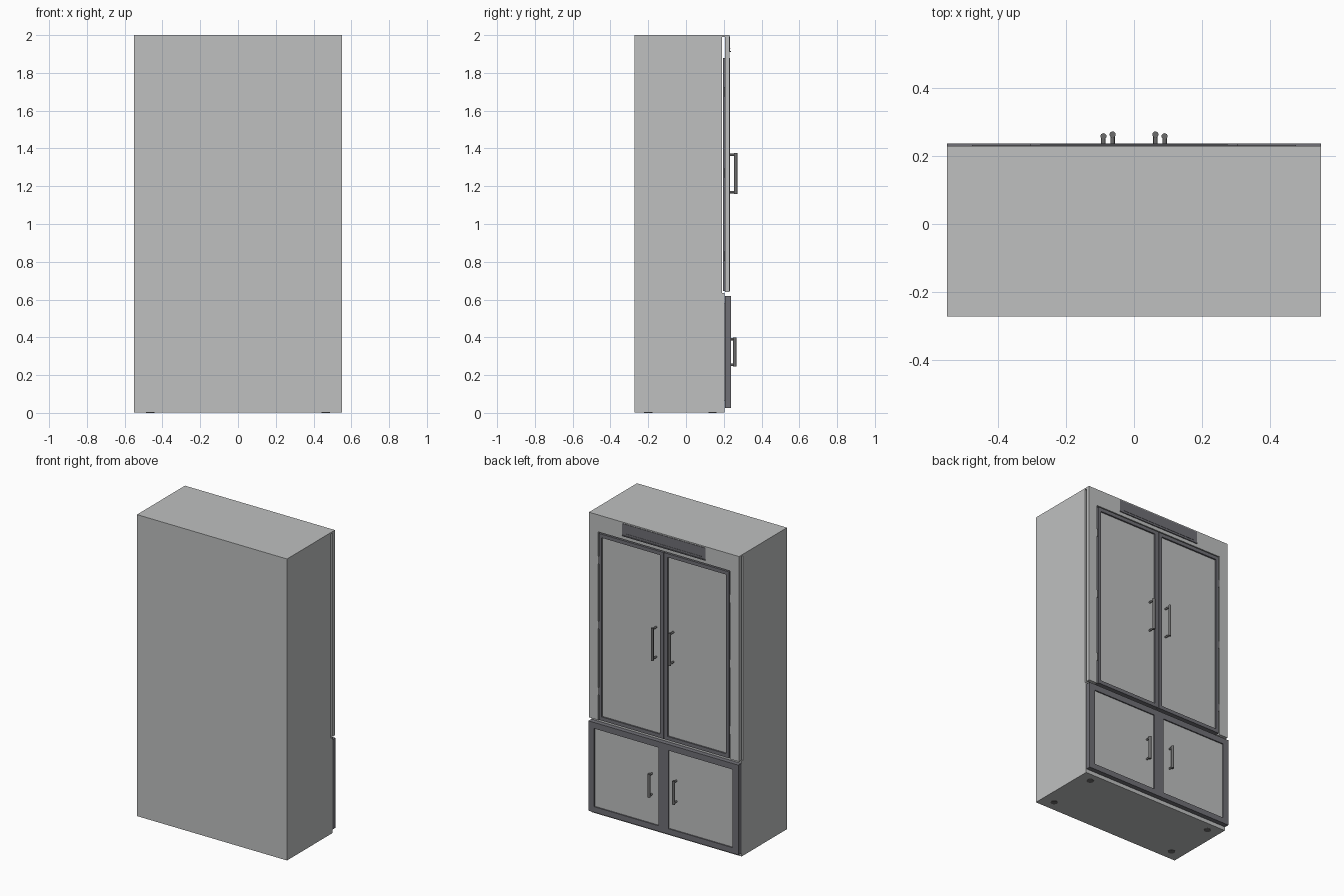
import bpy, bmesh, math
from mathutils import Matrix, Vector

if "Cube" in bpy.data.objects:
    bpy.data.objects.remove(bpy.data.objects["Cube"])


def material(name, color):
    m = bpy.data.materials.new(name)
    m.diffuse_color = (*color, 1)
    m.use_nodes = True
    m.node_tree.nodes["Principled BSDF"].inputs["Base Color"].default_value = m.diffuse_color
    return m


LIGHT = material("light_grey", (0.52, 0.53, 0.53))
DARK = material("slate_grey", (0.16, 0.16, 0.18))
METAL = material("handle_grey", (0.15, 0.15, 0.15))


def finish(name, bm, mat, smooth=False):
    bmesh.ops.recalc_face_normals(bm, faces=bm.faces)
    mesh = bpy.data.meshes.new(name)
    bm.to_mesh(mesh)
    bm.free()
    mesh.materials.append(mat)
    ob = bpy.data.objects.new(name, mesh)
    bpy.context.collection.objects.link(ob)
    if smooth:
        bpy.context.view_layer.objects.active = ob
        ob.select_set(True)
        bpy.ops.object.shade_smooth_by_angle(angle=math.radians(40))
        ob.select_set(False)
    return ob


def add_box(bm, x0, x1, y0, y1, z0, z1):
    size = Matrix.Diagonal((x1 - x0, y1 - y0, z1 - z0, 1))
    centre = Vector((x0 + x1, y0 + y1, z0 + z1)) / 2
    bmesh.ops.create_cube(bm, size=1, matrix=Matrix.Translation(centre) @ size)


def boxes(name, mat, *items):
    bm = bmesh.new()
    for b in items:
        add_box(bm, *b)
    return finish(name, bm, mat)


def add_rod(bm, centre, radius, length, axis='Z', sides=16):
    rot = Matrix.Rotation(math.pi / 2, 4, 'X') if axis == 'Y' else Matrix()
    bmesh.ops.create_cone(bm, cap_ends=True, segments=sides, radius1=radius,
                          radius2=radius, depth=length,
                          matrix=Matrix.Translation(centre) @ rot)


W = 0.55

# Cabinet: side profile (y, z) swept across the width, with the door seal groove
profile = [(-0.272, 0.002), (0.203, 0.002), (0.203, 0.635), (0.19, 0.635),
           (0.19, 1.99), (0.206, 1.99), (0.206, 2.0), (-0.272, 2.0)]
bm = bmesh.new()
face = bm.faces.new([bm.verts.new((-W, y, z)) for y, z in profile])
ext = bmesh.ops.extrude_face_region(bm, geom=[face])
moved = [v for v in ext["geom"] if isinstance(v, bmesh.types.BMVert)]
bmesh.ops.translate(bm, verts=moved, vec=(2 * W, 0, 0))
finish("cabinet_body", bm, LIGHT)

# Face frame around the upper doors
boxes("face_frame", LIGHT,
      (-W, -0.485, 0.206, 0.23, 0.64, 2.0),
      (0.485, W, 0.206, 0.23, 0.64, 2.0),
      (-0.485, 0.485, 0.206, 0.23, 1.887, 2.0))


def border(x0, x1, y0, y1, z0, z1, left, right, bottom, top):
    """Four boxes forming a rectangular frame."""
    return [(x0, x0 + left, y0, y1, z0, z1), (x1 - right, x1, y0, y1, z0, z1),
            (x0 + left, x1 - right, y0, y1, z0, z0 + bottom),
            (x0 + left, x1 - right, y0, y1, z1 - top, z1)]


# Upper doors, hinges and panels
for side, label in ((-1, "left"), (1, "right")):
    a, b = sorted((side * 0.002, side * 0.477))
    inner, outer = 0.026, 0.02
    l, r = (outer, inner) if side < 0 else (inner, outer)
    boxes("upper_door_frame_" + label, DARK,
          *border(a, b, 0.195, 0.232, 0.645, 1.88, l, r, 0.024, 0.024))
    boxes("upper_door_panel_" + label, LIGHT,
          (a + l, b - r, 0.198, 0.222, 0.669, 1.856))
    h0, h1 = sorted((side * 0.477, side * 0.487))
    boxes("door_hinges_" + label, METAL,
          *[(h0, h1, 0.2, 0.228, z - 0.025, z + 0.025) for z in (0.83, 1.27, 1.7)])

# Lower door frame with centre stile, and its two panels
boxes("lower_door_frame", DARK,
      *border(-W, W, 0.206, 0.237, 0.025, 0.62, 0.042, 0.042, 0.037, 0.04),
      (-0.037, 0.037, 0.206, 0.237, 0.062, 0.58))
for side, label in ((-1, "left"), (1, "right")):
    a, b = sorted((side * 0.037, side * 0.508))
    boxes("lower_door_panel_" + label, LIGHT, (a, b, 0.204, 0.229, 0.062, 0.58))

# Top vent: plate, raised rim and slat
boxes("top_vent", DARK,
      (-0.305, 0.305, 0.23, 0.233, 1.91, 1.992),
      (-0.305, 0.305, 0.233, 0.237, 1.91, 1.916),
      (-0.275, 0.275, 0.233, 0.235, 1.926, 1.93))


# Handles: round grip on two posts
def handle(name, x, y, z0, z1, y_base):
    bm = bmesh.new()
    add_rod(bm, (x, y, (z0 + z1) / 2), 0.009, z1 - z0)
    for z in (z0 + 0.009, z1 - 0.009):
        add_rod(bm, (x, (y + y_base) / 2, z), 0.0065, y - y_base, 'Y', 12)
    finish(name, bm, METAL, True)


for side, label in ((-1, "left"), (1, "right")):
    handle("upper_handle_" + label, side * 0.063, 0.263, 1.16, 1.375, 0.22)
    handle("lower_handle_" + label, side * 0.09, 0.258, 0.245, 0.4, 0.227)

# Levelling feet
bm = bmesh.new()
for x in (-0.465, 0.465):
    for y in (-0.2, 0.14):
        add_rod(bm, (x, y, 0.002), 0.022, 0.004)
finish("levelling_feet", bm, METAL)
